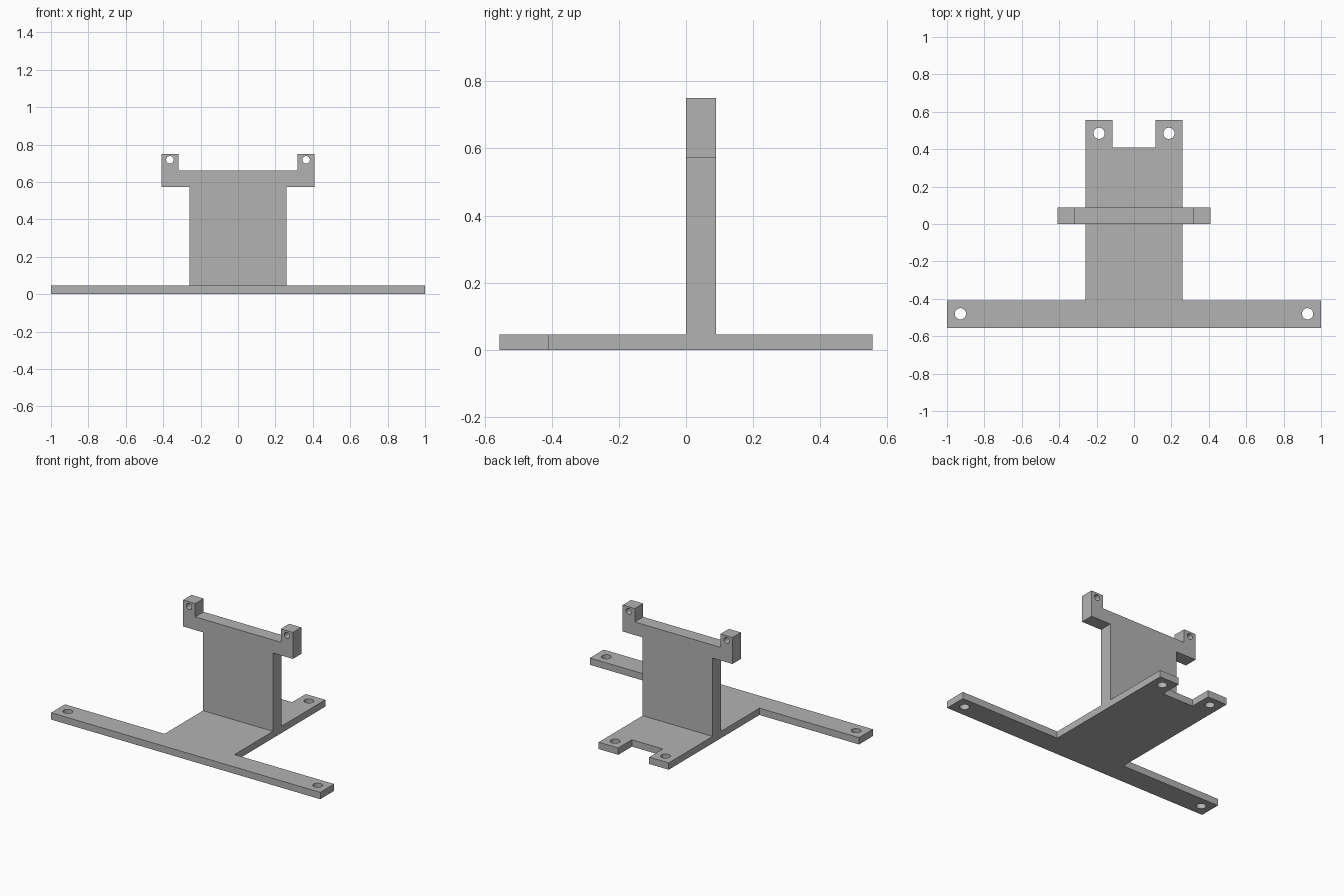
import bpy
import bmesh
from math import cos, sin, pi
from mathutils import Matrix

cube = bpy.data.objects.get("Cube")
if cube:
    bpy.data.objects.remove(cube, do_unlink=True)

grey = bpy.data.materials.new("plain_grey")
grey.use_nodes = True
colour = (0.45, 0.45, 0.45, 1)
grey.diffuse_color = colour
grey.node_tree.nodes["Principled BSDF"].inputs["Base Color"].default_value = colour


def circle(cx, cy, r, n=32):
    return [(cx + r * cos(2 * pi * i / n), cy + r * sin(2 * pi * i / n)) for i in range(n)]


def plate(name, half, hole_centres, radius, depth, matrix):
    """Mirror a half outline in x, pierce it with mirrored holes and extrude it."""
    outline = half + [(-x, y) for x, y in reversed(half)]
    loops = [outline] + [circle(s * x, y, radius) for x, y in hole_centres for s in (1, -1)]
    bm = bmesh.new()
    edges = []
    for loop in loops:
        verts = [bm.verts.new((x, y, 0)) for x, y in loop]
        edges += [bm.edges.new((verts[i - 1], verts[i])) for i in range(len(verts))]
    bmesh.ops.triangle_fill(bm, edges=edges, use_beauty=True, normal=(0, 0, 1))
    ext = bmesh.ops.extrude_face_region(bm, geom=bm.faces[:], use_keep_orig=True)
    moved = [v for v in ext["geom"] if isinstance(v, bmesh.types.BMVert)]
    bmesh.ops.translate(bm, verts=moved, vec=(0, 0, depth))
    bmesh.ops.transform(bm, matrix=matrix, verts=bm.verts[:])
    bmesh.ops.recalc_face_normals(bm, faces=bm.faces[:])
    mesh = bpy.data.meshes.new(name)
    bm.to_mesh(mesh)
    bm.free()
    mesh.materials.append(grey)
    obj = bpy.data.objects.new(name, mesh)
    bpy.context.collection.objects.link(obj)
    # Smooth hole walls, sharp plate edges
    bpy.ops.object.select_all(action='DESELECT')
    obj.select_set(True)
    bpy.context.view_layer.objects.active = obj
    bpy.ops.object.shade_smooth_by_angle()
    return obj


# Flat T-shaped base with a notched rear end
base_half = [(1, -0.555), (1, -0.408), (0.26, -0.408), (0.26, 0.555),
             (0.115, 0.555), (0.115, 0.41)]
plate("base_plate", base_half, [(0.928, -0.48), (0.187, 0.485)], 0.03, 0.046,
      Matrix.Identity(4))

# Upright panel with two raised ears, stood up so its thickness runs towards +y
upright_half = [(0.26, 0.046), (0.26, 0.572), (0.408, 0.572), (0.408, 0.75),
                (0.318, 0.75), (0.318, 0.66)]
stand_up = Matrix.Translation((0, 0.089, 0)) @ Matrix.Rotation(pi / 2, 4, 'X')
plate("upright_panel", upright_half, [(0.364, 0.718)], 0.02, 0.089, stand_up)
